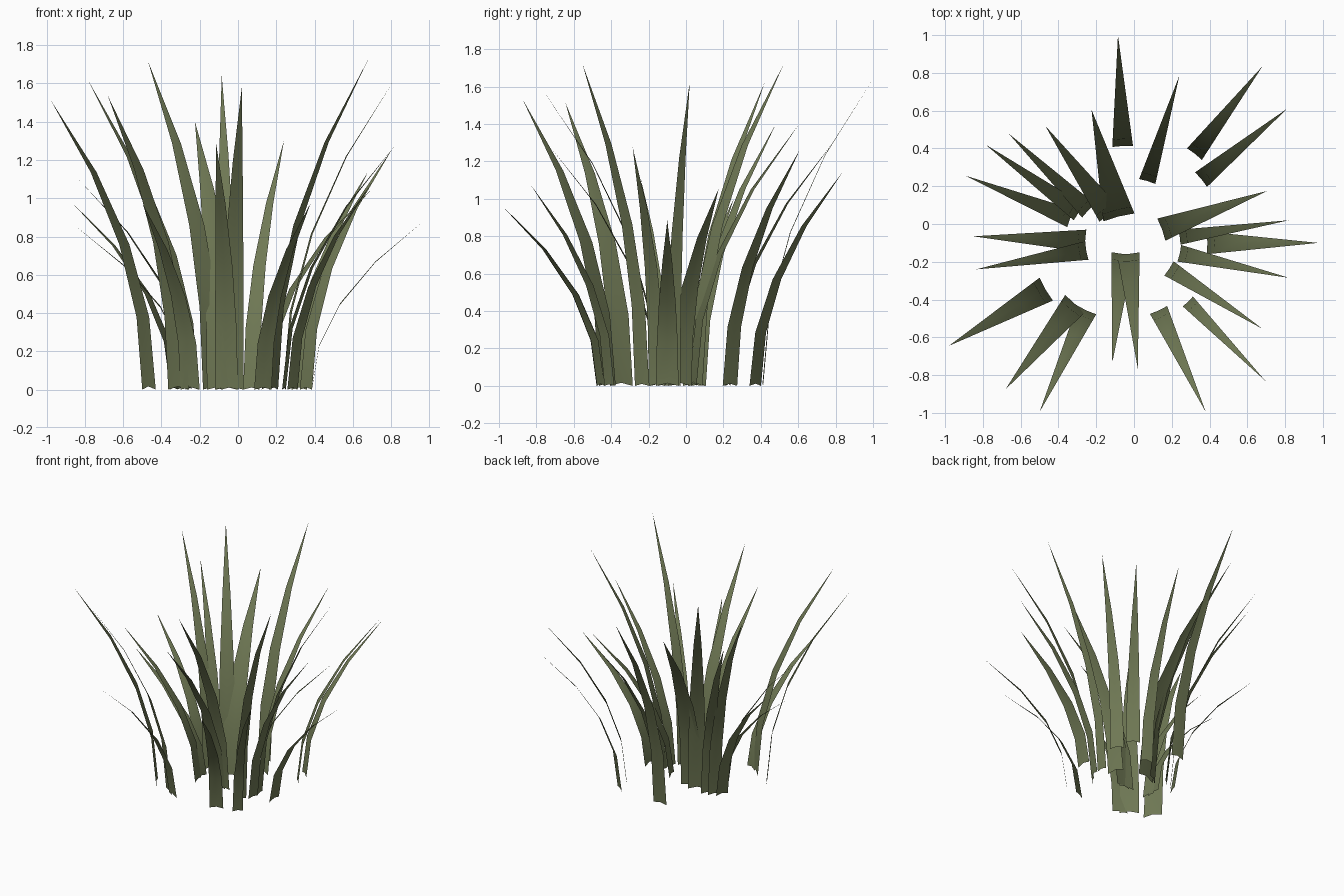
import bpy, bmesh, math
from mathutils import Vector

leaf = bpy.data.materials.new("leaf_green")
leaf.diffuse_color = (0.16, 0.19, 0.09, 1)

SEGMENTS = 4


def make_blade(bx, by, tx, ty, height, width):
    """Arched, tapering, slightly folded blade from base (bx, by) to its tip."""
    base, lean = Vector((bx, by, 0)), Vector((tx - bx, ty - by, 0))
    out = lean.normalized()
    side = Vector((-out.y, out.x, 0))
    bm = bmesh.new()
    rows = []
    for i in range(SEGMENTS):
        t = i / SEGMENTS
        taper = 1 - t * t
        centre = base + lean * t * t + Vector((0, 0, height * t))
        half = side * width / 2 * taper
        fold = (out * 0.03 + Vector((0, 0, 0.12))) * width * taper
        rows.append([bm.verts.new(p) for p in (centre - half, centre + fold, centre + half)])
    tip = bm.verts.new((tx, ty, height))
    for a, b in zip(rows, rows[1:]):
        for k in (0, 1):
            bm.faces.new((a[k], a[k + 1], b[k + 1], b[k]))
    for k in (0, 1):
        bm.faces.new((rows[-1][k], rows[-1][k + 1], tip))
    mesh = bpy.data.meshes.new("grass_blade")
    bm.to_mesh(mesh)
    bm.free()
    mesh.materials.append(leaf)
    for p in mesh.polygons:
        p.use_smooth = True
    bpy.context.collection.objects.link(bpy.data.objects.new("grass_blade", mesh))


# back blades: base x, base y, tip x, tip y, height, width
make_blade(-0.06, 0.41, -0.085, 1.00, 1.64, 0.11)
make_blade(0.07, 0.225, 0.24, 0.785, 1.30, 0.09)
make_blade(0.32, 0.37, 0.68, 0.835, 1.14, 0.10)
make_blade(0.355, 0.235, 0.81, 0.61, 1.265, 0.10)
# right blades
make_blade(0.145, -0.03, 0.705, 0.175, 1.055, 0.125)
make_blade(0.24, -0.07, 0.82, 0.02, 1.625, 0.08)
make_blade(0.385, -0.10, 0.975, -0.10, 0.885, 0.12)
make_blade(0.24, -0.155, 0.82, -0.285, 1.275, 0.09)
make_blade(0.185, -0.235, 0.68, -0.555, 1.725, 0.09)
# front blades
make_blade(0.285, -0.41, 0.695, -0.83, 1.075, 0.075)
make_blade(0.13, -0.455, 0.38, -0.995, 0.975, 0.10)
make_blade(-0.03, -0.155, 0.02, -0.765, 1.58, 0.12)
make_blade(-0.06, -0.155, -0.115, -0.735, 1.29, 0.12)
make_blade(-0.25, -0.455, -0.50, -0.995, 0.975, 0.11)
make_blade(-0.31, -0.42, -0.68, -0.875, 1.535, 0.14)
# left blades
make_blade(-0.465, -0.345, -0.98, -0.645, 1.515, 0.14)
make_blade(-0.25, -0.14, -0.835, -0.24, 1.10, 0.10)
make_blade(-0.255, -0.09, -0.85, -0.065, 0.855, 0.12)
make_blade(-0.335, 0.03, -0.89, 0.255, 1.00, 0.10)
make_blade(-0.29, 0.06, -0.785, 0.42, 1.62, 0.10)
make_blade(-0.24, 0.07, -0.665, 0.48, 1.40, 0.10)
make_blade(-0.13, 0.05, -0.47, 0.52, 1.715, 0.13)
make_blade(-0.08, 0.035, -0.225, 0.605, 1.40, 0.17)
